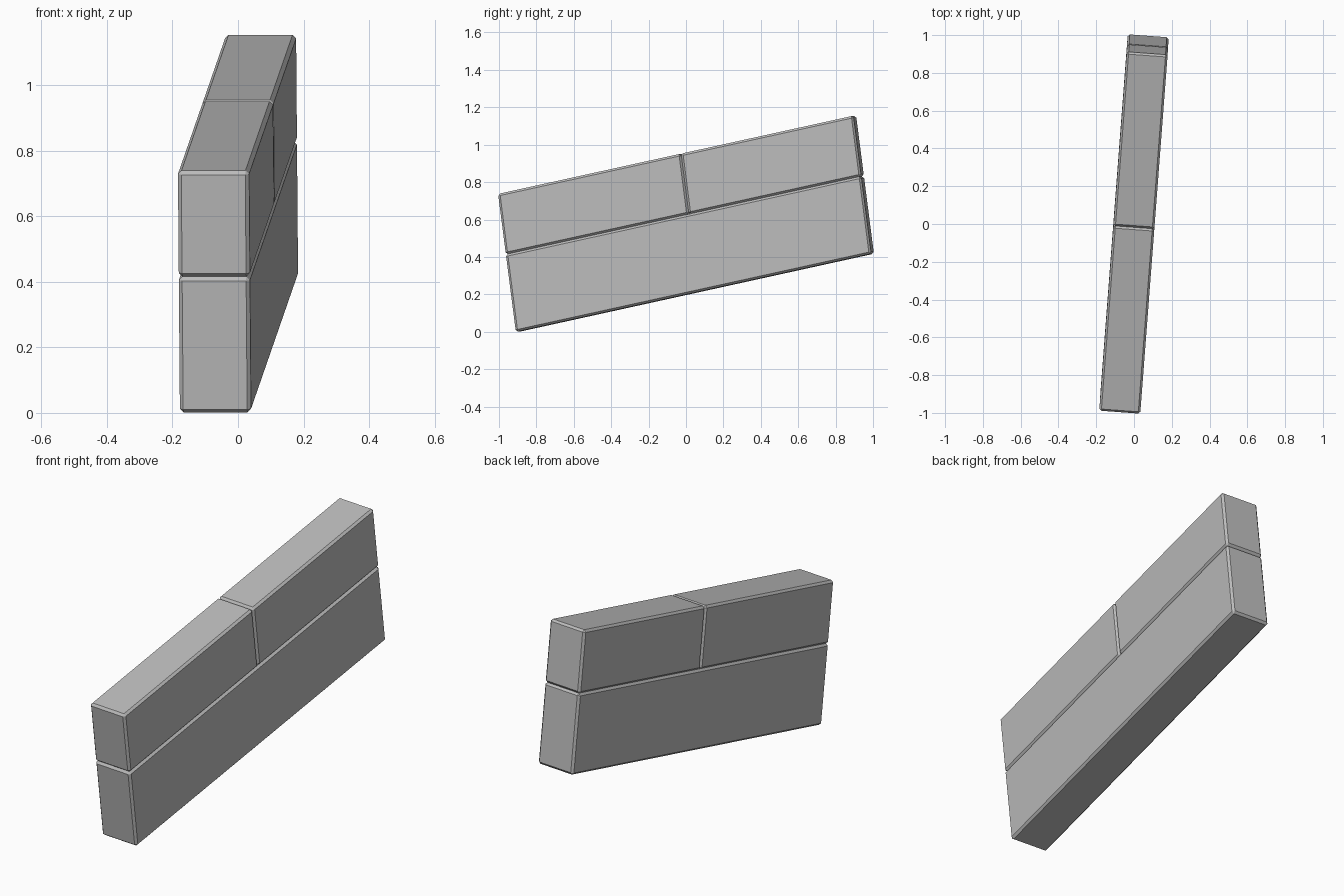
import bpy
import bmesh
from mathutils import Matrix, Vector

cube = bpy.data.objects.get("Cube")
if cube:
    bpy.data.objects.remove(cube, do_unlink=True)

# Single stone grey
grey = bpy.data.materials.new("stone_grey")
grey.use_nodes = True
colour = (0.5, 0.5, 0.5, 1)
grey.diffuse_color = colour
grey.node_tree.nodes["Principled BSDF"].inputs["Base Color"].default_value = colour

# Slanted axes shared by all the blocks: width, length, height
WIDTH = Vector((0.217, -0.016, 0))
LENGTH = Vector((0.145, 1.9, 0.418))
HEIGHT = Vector((-0.006, -0.095, 0.738))
CENTRE = Vector((0, 0, 0.577))
AXES = Matrix((WIDTH, LENGTH, HEIGHT)).transposed()
BEVEL = 0.011


def block(name, length, height):
    """Bevelled block spanning fractions of the wall's length and height."""
    bm = bmesh.new()
    bmesh.ops.create_cube(bm, size=1)
    size = Vector((1, length[1] - length[0], height[1] - height[0]))
    middle = Vector((0, sum(length) / 2 - 0.5, sum(height) / 2 - 0.5))
    for v in bm.verts:
        v.co = CENTRE + AXES @ (v.co * size + middle)
    bmesh.ops.bevel(bm, geom=bm.edges[:], offset=BEVEL, segments=1,
                    affect='EDGES', profile=0.5)
    bmesh.ops.recalc_face_normals(bm, faces=bm.faces[:])
    mesh = bpy.data.meshes.new(name)
    bm.to_mesh(mesh)
    bm.free()
    mesh.materials.append(grey)
    obj = bpy.data.objects.new(name, mesh)
    bpy.context.collection.objects.link(obj)


# One long block below, two shorter blocks on top
COURSE, JOINT = 0.562, 0.515
block("lower_block", (0, 1), (0, COURSE))
block("upper_front_block", (0, JOINT), (COURSE, 1))
block("upper_back_block", (JOINT, 1), (COURSE, 1))
